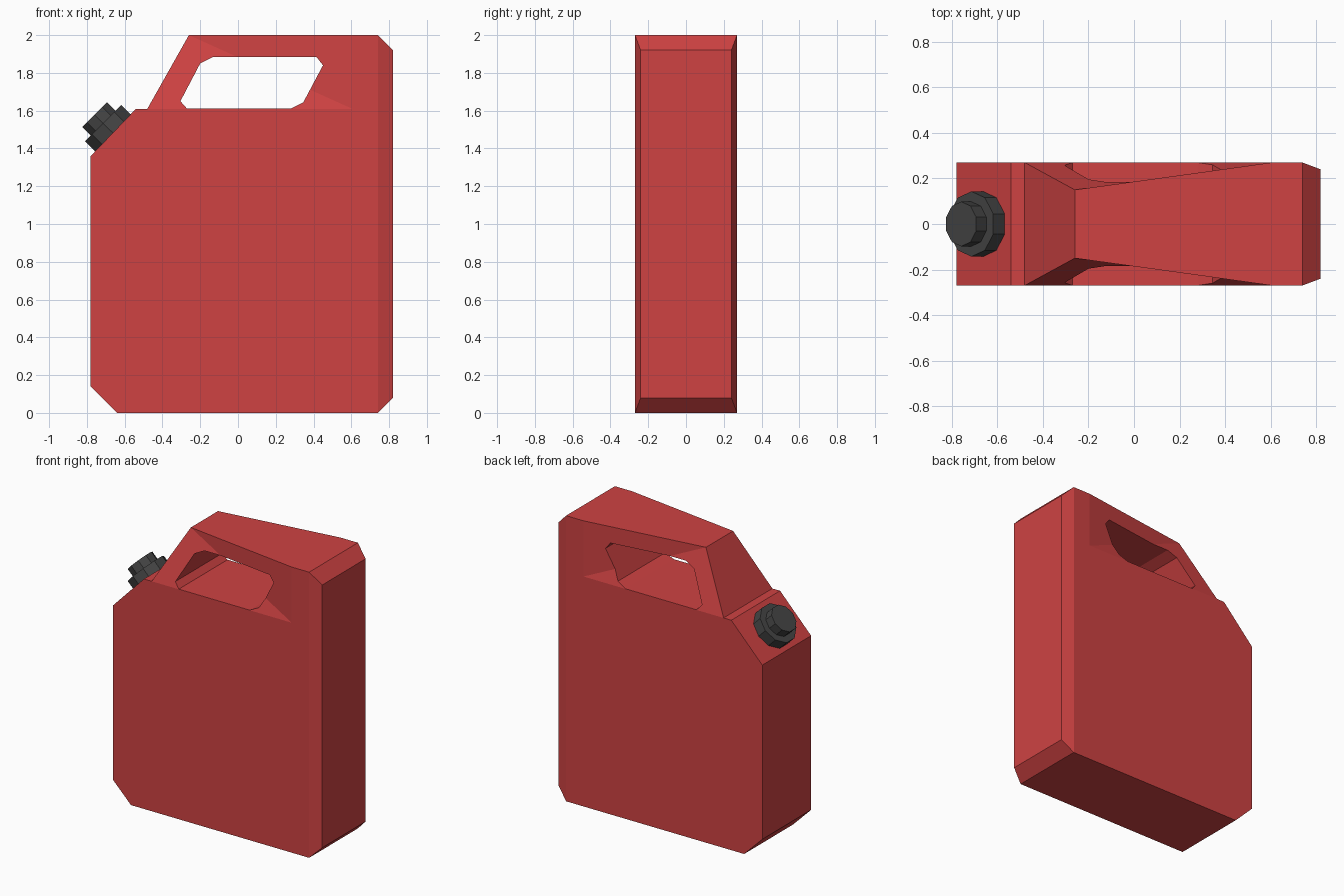
import bpy, bmesh, math
from mathutils import Vector

if "Cube" in bpy.data.objects:
    bpy.data.objects.remove(bpy.data.objects["Cube"])


def material(name, rgb):
    m = bpy.data.materials.new(name)
    m.diffuse_color = (*rgb, 1)
    m.use_nodes = True
    m.node_tree.nodes["Principled BSDF"].inputs["Base Color"].default_value = m.diffuse_color
    return m


def mesh_object(name, verts, faces):
    bm = bmesh.new()
    vs = [bm.verts.new(v) for v in verts]
    for f in faces:
        bm.faces.new([vs[i] for i in f])
    bmesh.ops.recalc_face_normals(bm, faces=bm.faces)
    me = bpy.data.meshes.new(name)
    bm.to_mesh(me)
    bm.free()
    ob = bpy.data.objects.new(name, me)
    bpy.context.collection.objects.link(ob)
    return ob


red = material("red_plastic", (0.62, 0.055, 0.055))
dark = material("dark_plastic", (0.06, 0.06, 0.06))

# Can body: silhouette as (x, half width, z)
outline = [(-.78, .27, .14), (-.64, .27, 0), (.74, .27, 0), (.82, .24, .08),
           (.82, .24, 1.92), (.74, .27, 2), (.605, .27, 2), (-.26, .15, 2),
           (-.48, .27, 1.61), (-.54, .27, 1.61), (-.78, .27, 1.36)]
n = len(outline)
side = outline + [(.605, .27, 1.61)]      # last point: rear foot of the handle taper
verts = [(x, -y, z) for x, y, z in side] + list(side)
faces = [(i, (i + 1) % n, (i + 1) % n + n + 1, i + n + 1) for i in range(n)]
for o in (0, n + 1):
    for f in ((0, 1, 2, 5, 6, 11, 8, 9, 10),   # flat side
              (2, 3, 4, 5),                    # chamfered rear edge
              (8, 11, 7), (7, 11, 6)):         # tapered handle cheek
        faces.append([i + o for i in f])
body = mesh_object("can_body", verts, faces)
body.data.materials.append(red)

# Grip opening cut through the handle
hole = [(-.305, 1.65), (-.27, 1.611), (.28, 1.611), (.345, 1.643),
        (.45, 1.84), (.415, 1.885), (-.13, 1.885), (-.20, 1.85)]
k = len(hole)
cutter = mesh_object("grip_cutter",
                     [(x, y, z) for y in (-.5, .5) for x, z in hole],
                     [range(k), range(k, 2 * k)] +
                     [(i, (i + 1) % k, (i + 1) % k + k, i + k) for i in range(k)])
cutter.data.materials.append(red)
cutter.hide_render = True
mod = body.modifiers.new("grip_opening", 'BOOLEAN')
mod.operation = 'DIFFERENCE'
mod.solver = 'EXACT'
mod.object = cutter
bpy.context.view_layer.objects.active = body
bpy.ops.object.modifier_apply(modifier=mod.name)
bpy.data.objects.remove(cutter)

# Screw cap on the sloped shoulder: wide collar and narrower knob
base = Vector((-.66, 0, 1.48))
axis = Vector((-1, 0, 1)).normalized()
for name, radius, start, end in (("cap_collar", .143, -.01, .077),
                                 ("cap_knob", .098, .07, .14)):
    bpy.ops.mesh.primitive_cylinder_add(
        vertices=10, radius=radius, depth=end - start,
        location=base + axis * (start + end) / 2,
        rotation=(0, -math.pi / 4, 0))
    cap = bpy.context.object
    cap.name = name
    cap.data.materials.append(dark)
